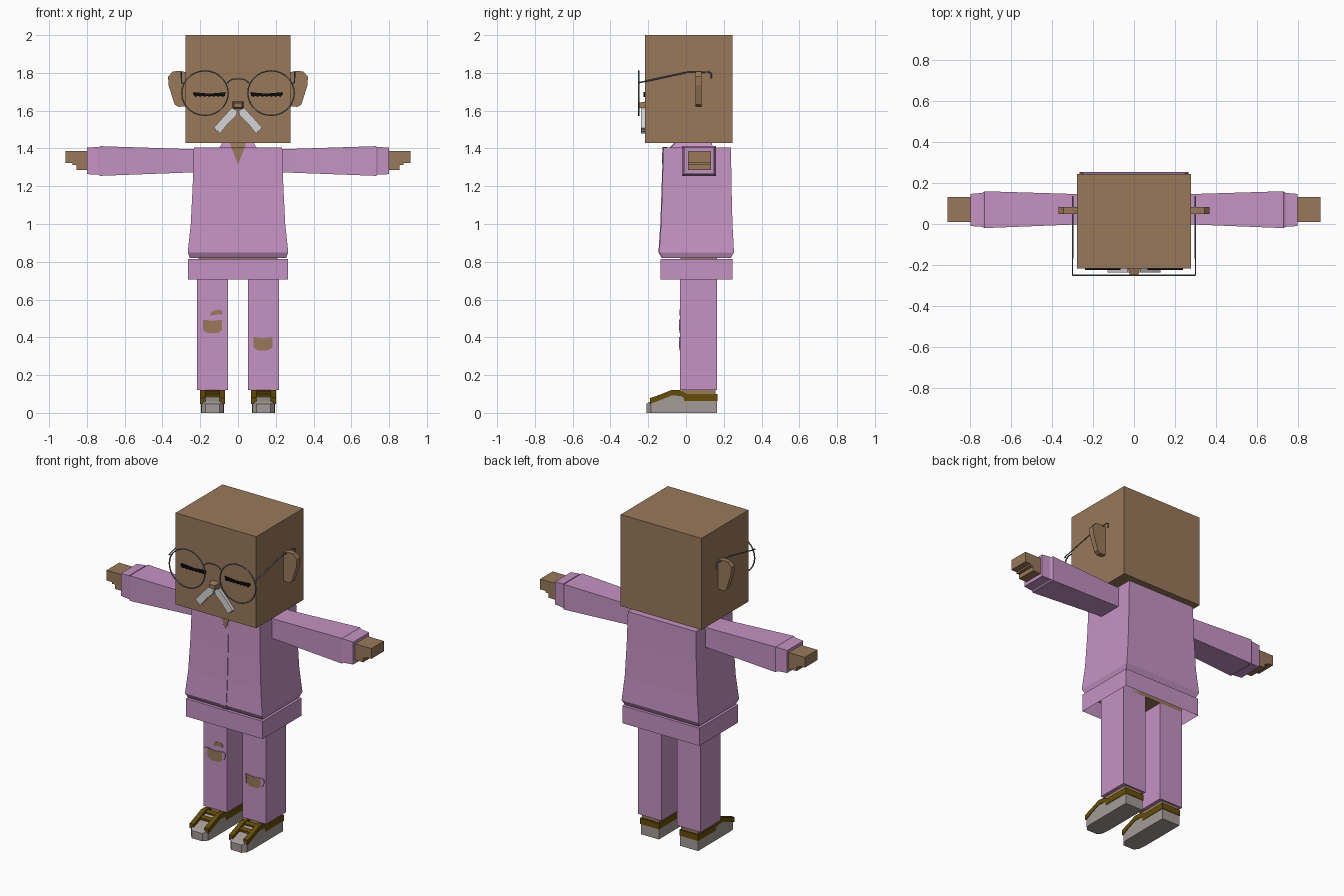
import bpy, bmesh, math
from mathutils import Vector

cube = bpy.data.objects.get("Cube")
if cube:
    bpy.data.objects.remove(cube, do_unlink=True)


def material(name, rgb):
    m = bpy.data.materials.new(name)
    m.use_nodes = True
    m.diffuse_color = (*rgb, 1)
    m.node_tree.nodes["Principled BSDF"].inputs["Base Color"].default_value = (*rgb, 1)
    return m


SKIN = material("brown skin", (0.32, 0.19, 0.105))
PINK = material("orchid cloth", (0.56, 0.29, 0.55))
SOLE = material("warm grey", (0.37, 0.33, 0.31))
TRIM = material("dark mustard", (0.13, 0.075, 0.003))
BLACK = material("black", (0.004, 0.004, 0.004))
WHITE = material("whisker white", (0.66, 0.66, 0.66))
WIRE = material("steel wire", (0.16, 0.19, 0.22))


def loft(name, rings, mat):
    """Skin a list of equal-length point rings and cap both ends."""
    bm = bmesh.new()
    rows = [[bm.verts.new(p) for p in ring] for ring in rings]
    n = len(rows[0])
    for a, b in zip(rows, rows[1:]):
        for i in range(n):
            j = (i + 1) % n
            bm.faces.new((a[i], a[j], b[j], b[i]))
    bm.faces.new(rows[0])
    bm.faces.new(rows[-1])
    bmesh.ops.recalc_face_normals(bm, faces=bm.faces)
    mesh = bpy.data.meshes.new(name)
    bm.to_mesh(mesh)
    bm.free()
    mesh.materials.append(mat)
    ob = bpy.data.objects.new(name, mesh)
    bpy.context.collection.objects.link(ob)
    return ob


def level(z, x0, x1, y0, y1):
    return [(x0, y0, z), (x1, y0, z), (x1, y1, z), (x0, y1, z)]


def across(x, y0, y1, z0, z1):
    return [(x, y0, z0), (x, y1, z0), (x, y1, z1), (x, y0, z1)]


def along(y, x0, x1, z0, z1):
    return [(x0, y, z0), (x1, y, z0), (x1, y, z1), (x0, y, z1)]


def box(name, x, y, z, mat):
    return loft(name, [level(z[0], *x, *y), level(z[1], *x, *y)], mat)


def plate(name, outline, y0, y1, mat):
    """Flat shape given in x and z, extruded along y."""
    return loft(name, [[(x, y, z) for x, z in outline] for y in (y0, y1)], mat)


def wire(name, points, radius=0.004, cyclic=False):
    c = bpy.data.curves.new(name, "CURVE")
    c.dimensions = "3D"
    c.bevel_depth = radius
    c.bevel_resolution = 1
    s = c.splines.new("POLY")
    s.points.add(len(points) - 1)
    for p, q in zip(s.points, points):
        p.co = (*q, 1)
    s.use_cyclic_u = cyclic
    c.materials.append(WIRE)
    ob = bpy.data.objects.new(name, c)
    bpy.context.collection.objects.link(ob)


def hollow(ob, side, thickness, depth):
    """Inset the top (1) or bottom (-1) face and push it inward."""
    bm = bmesh.new()
    bm.from_mesh(ob.data)
    f = max(bm.faces, key=lambda q: q.normal.z * side)
    bmesh.ops.inset_region(bm, faces=[f], thickness=thickness)
    bmesh.ops.translate(bm, verts=f.verts, vec=Vector((0, 0, -side * depth)))
    bm.to_mesh(ob.data)
    bm.free()


# Head, neck and nose
box("head", (-0.278, 0.278), (-0.218, 0.245), (1.43, 2.0), SKIN)
box("neck", (-0.065, 0.065), (-0.04, 0.115), (1.36, 1.45), SKIN)
loft("nose", [along(-0.21, -0.03, 0.03, 1.61, 1.65),
              along(-0.255, -0.02, 0.02, 1.617, 1.64)], SKIN)

# Jacket body, zip strip, open neckline, collar and hem
rows = [(0.82, 0.255, -0.125, 0.238), (0.85, 0.266, -0.142, 0.254),
        (1.0, 0.25, -0.132, 0.246), (1.2, 0.24, -0.125, 0.241), (1.405, 0.234, -0.12, 0.238)]
loft("jacket", [level(z, -w, w, f, b) for z, w, f, b in rows], PINK)
loft("zip_strip", [level(min(z, 1.34), -0.021, 0.021, f - 0.004, f + 0.01)
                   for z, w, f, b in rows], PINK)
loft("neckline", [level(1.32, -0.002, 0.002, -0.127, -0.1),
                  level(1.407, -0.036, 0.036, -0.125, -0.1)], SKIN)
collar = loft("collar", [level(1.40, -0.1, 0.1, -0.085, 0.145),
                         level(1.432, -0.083, 0.083, -0.055, 0.135)], PINK)
hollow(collar, 1, 0.015, 0.02)
loft("collar_gap", [level(1.405, -0.038, 0.038, -0.086, -0.04),
                    level(1.432, -0.042, 0.042, -0.058, -0.04)], SKIN)
hem = box("jacket_hem", (-0.265, 0.265), (-0.135, 0.247), (0.705, 0.815), PINK)
hollow(hem, -1, 0.022, 0.09)
box("hips", (-0.21, 0.21), (-0.03, 0.165), (0.745, 0.82), SKIN)

for s, side in ((1, "left"), (-1, "right")):
    # Ear
    ear = [(0.26, 1.80), (0.305, 1.81), (0.345, 1.808), (0.37, 1.78),
           (0.368, 1.735), (0.335, 1.632), (0.315, 1.62), (0.26, 1.625)]
    plate(side + "_ear", [(s * x, z) for x, z in ear], 0.05, 0.082, SKIN)

    # Closed eye with a ragged lash line
    lash = [(0.066, 1.698), (0.15, 1.69), (0.235, 1.698), (0.24, 1.688)]
    for i in range(7):
        x = 0.225 - i * 0.024
        lash += [(x, 1.673), (x - 0.012, 1.679)]
    plate(side + "_closed_eye", [(s * x, z) for x, z in lash], -0.226, -0.217, BLACK)

    # Moustache half
    tache = [(0.003, 1.60), (0.032, 1.615), (0.08, 1.565), (0.13, 1.507), (0.119, 1.501),
             (0.117, 1.492), (0.106, 1.491), (0.096, 1.478), (0.05, 1.535), (0.008, 1.575)]
    plate(side + "_moustache", [(s * x, z) for x, z in tache], -0.237, -0.217, WHITE)

    # Glasses: rim and temple arm
    turn = [math.tau * i / 28 for i in range(28)]
    wire(side + "_lens_rim", [(s * 0.175 + 0.123 * math.cos(a), -0.25, 1.693 + 0.118 * math.sin(a))
                              for a in turn], cyclic=True)
    wire(side + "_temple", [(s * x, y, z) for x, y, z in (
        (0.285, -0.25, 1.745), (0.30, -0.25, 1.748), (0.30, 0, 1.802),
        (0.30, 0.12, 1.805), (0.30, 0.133, 1.797), (0.30, 0.133, 1.77))])

    # Sleeve, cuff and stepped hand
    arm = [(0.20, -0.003, 0.145, 1.275, 1.397), (0.30, -0.003, 0.147, 1.271, 1.398),
           (0.73, -0.02, 0.16, 1.255, 1.412), (0.745, -0.012, 0.15, 1.265, 1.402)]
    loft(side + "_sleeve", [across(s * x, *r) for x, *r in arm], PINK)
    cuff = [(0.74, -0.014, 0.152, 1.261, 1.408), (0.80, -0.01, 0.147, 1.264, 1.404)]
    loft(side + "_cuff", [across(s * x, *r) for x, *r in cuff], PINK)
    hand = [(0.79, 1.386), (0.912, 1.386), (0.912, 1.322), (0.875, 1.322),
            (0.875, 1.312), (0.855, 1.312), (0.855, 1.285), (0.79, 1.285)]
    plate(side + "_hand", [(s * x, z) for x, z in hand], 0.01, 0.133, SKIN)

    # Trouser leg and ankle
    c = s * 0.135
    box(side + "_trouser_leg", (c - 0.081, c + 0.081), (-0.032, 0.165), (0.122, 0.80), PINK)
    box(side + "_ankle", (c - 0.06, c + 0.06), (-0.022, 0.155), (0.08, 0.13), SKIN)

    # Shoe body, heel band, side trims and straps
    shoe = [(-0.21, 0.036, 0.048), (-0.185, 0.058, 0.062), (-0.14, 0.062, 0.078),
            (-0.075, 0.062, 0.104), (-0.03, 0.062, 0.098), (0.0, 0.062, 0.064),
            (0.163, 0.062, 0.064)]
    loft(side + "_shoe", [along(y, c - w, c + w, 0, z) for y, w, z in shoe], SOLE)
    box(side + "_heel_band", (c - 0.065, c + 0.065), (-0.01, 0.166), (0.064, 0.1), TRIM)
    rail = [(-0.19, 0.06), (-0.14, 0.078), (-0.075, 0.104), (-0.03, 0.102), (0.01, 0.08)]
    for k in (-1, 1):
        loft(side + "_shoe_trim", [along(y, c + k * 0.036, c + k * 0.065, z - 0.012, z + 0.018)
                                   for y, z in rail], TRIM)
    for y, z in ((-0.115, 0.09), (-0.065, 0.106)):
        loft(side + "_shoe_strap", [along(y - 0.012, c - 0.05, c + 0.05, z - 0.012, z + 0.006),
                                    along(y + 0.012, c - 0.05, c + 0.05, z - 0.006, z + 0.014)], TRIM)

# Glasses bridge
wire("bridge", [(-0.06, -0.25, 1.745), (-0.04, -0.25, 1.762), (-0.02, -0.25, 1.768),
                (0.02, -0.25, 1.768), (0.04, -0.25, 1.762), (0.06, -0.25, 1.745)])

# Torn knees: skin patches with cloth folds at each side
rip = [(-0.054, 0.034), (0, 0.027), (0.054, 0.034), (0.054, -0.018),
       (0.03, -0.036), (-0.025, -0.038), (-0.054, -0.02)]
fold = [(0.05, 0.034), (0.07, 0.03), (0.073, 0.01), (0.062, -0.018), (0.05, -0.022)]
for name, x, z in (("right_knee", -0.135, 0.46), ("left_knee", 0.132, 0.368)):
    plate(name + "_rip", [(x + a, z + b) for a, b in rip], -0.035, -0.03, SKIN)
    for k in (-1, 1):
        plate(name + "_fold", [(x + k * a, z + b) for a, b in fold], -0.037, -0.03, PINK)
plate("small_rip", [(-0.15, 0.515), (-0.135, 0.54), (-0.10, 0.547), (-0.08, 0.535),
                    (-0.085, 0.52), (-0.12, 0.52)], -0.035, -0.03, SKIN)
